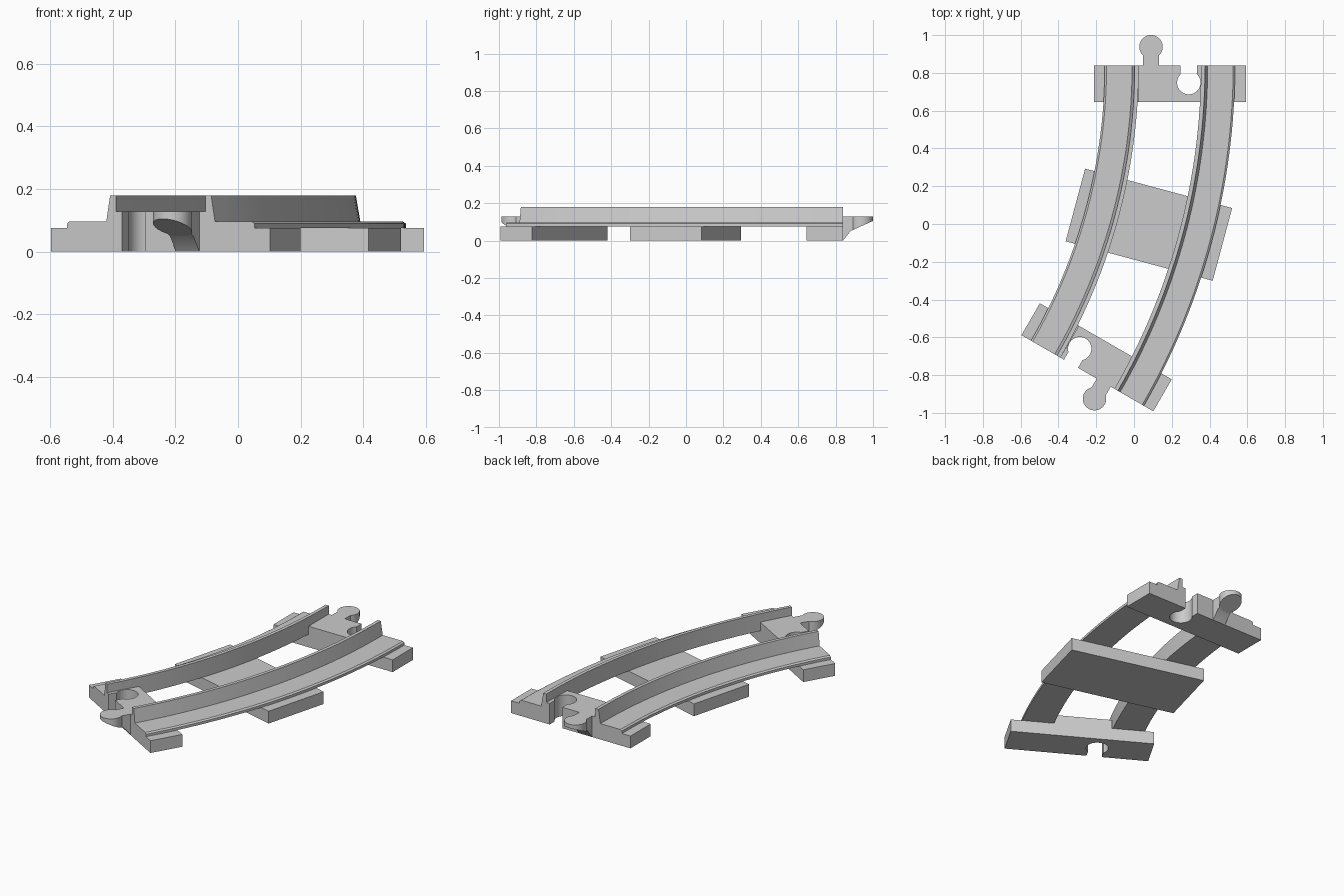
import bpy, bmesh
from math import sin, cos, radians, sqrt, atan2, pi
from mathutils import Matrix

if "Cube" in bpy.data.objects:
    bpy.data.objects.remove(bpy.data.objects["Cube"])

R = 3.26                      # centreline radius of the curve
CX, CY = 0.19 - R, 0.84       # centre of the curve
SWEEP = radians(30)
LOW, HIGH = 0.075, 0.128      # sleeper top, raised plate top


def finish(name, bm, matrix=Matrix()):
    bmesh.ops.recalc_face_normals(bm, faces=bm.faces)
    me = bpy.data.meshes.new(name)
    bm.to_mesh(me)
    bm.free()
    ob = bpy.data.objects.new(name, me)
    bpy.context.collection.objects.link(ob)
    ob.matrix_world = matrix
    bpy.ops.object.select_all(action='DESELECT')
    ob.select_set(True)
    bpy.context.view_layer.objects.active = ob
    bpy.ops.object.shade_smooth_by_angle(angle=radians(30))
    return ob


def loft(name, rings, matrix=Matrix()):
    """Skin matching rings of points and cap both ends."""
    bm = bmesh.new()
    vs = [[bm.verts.new(p) for p in ring] for ring in rings]
    n = len(rings[0])
    for a, b in zip(vs, vs[1:]):
        for i in range(n):
            j = (i + 1) % n
            bm.faces.new((a[i], a[j], b[j], b[i]))
    bm.faces.new(vs[0][::-1])
    bm.faces.new(vs[-1])
    return finish(name, bm, matrix)


def prism(name, outline, bottom, top, matrix):
    """Upright prism; bottom is a function of the point's y."""
    return loft(name, [[(x, y, bottom(y)) for x, y in outline],
                       [(x, y, top) for x, y in outline]], matrix)


def box(name, x0, x1, y0, y1, top, matrix):
    return prism(name, [(x0, y0), (x1, y0), (x1, y1), (x0, y1)], lambda y: 0, top, matrix)


def place(angle, turn=0):
    return (Matrix.Translation((CX + R * cos(angle), CY + R * sin(angle), 0))
            @ Matrix.Rotation(angle + turn, 4, 'Z'))


# Rails: upright web on the inside, flat flange on the outside
profile = [(0.165, LOW), (0.165, 0.18), (0.186, 0.18), (0.2, 0.097),
           (0.335, 0.097), (0.345, 0.09), (0.345, LOW)]
SEG = 32
for name, side in (("inner_rail", -1), ("outer_rail", 1)):
    rings = []
    for i in range(SEG + 1):
        a = -SWEEP * i / SEG
        rings.append([(CX + (R + side * u) * cos(a), CY + (R + side * u) * sin(a), z)
                      for u, z in profile])
    loft(name, rings)

# Middle sleeper
box("middle_sleeper", -0.403, 0.403, -0.199, 0.199, LOW, place(-SWEEP / 2))

# Socket outline: keyhole cut into the end plate
SX, SY, SR, SLOT = 0.10, -0.092, 0.062, 0.043
a0 = atan2(sqrt(SR**2 - SLOT**2), SLOT)
span = pi + 2 * a0
keyhole = [(SX + SR * cos(a0 - span * i / 32), SY + SR * sin(a0 - span * i / 32))
           for i in range(33)]
plate = ([(-0.165, 0), (-0.165, -0.195), (0.165, -0.195), (0.165, 0), (SX + SLOT, 0)]
         + keyhole + [(SX - SLOT, 0)])

# Connector knob outline and its slanted underside
knob = [(-0.10 + 0.062 * cos(2 * pi * i / 40), 0.098 + 0.062 * sin(2 * pi * i / 40))
        for i in range(40)]


def slant(y):
    return 0.05 + 0.45 * (y - 0.038)


neck = [(-0.02, 0), (0, 0), (0.04, slant(0.04)), (0.08, slant(0.08)),
        (0.08, HIGH), (-0.02, HIGH)]

# Both ends are the same part, turned half round
for end, m in (("back", place(0)), ("front", place(-SWEEP, pi))):
    prism(end + "_plate", plate, lambda y: 0, HIGH, m)
    box(end + "_sleeper_left", -0.403, -0.165, -0.195, 0, LOW, m)
    box(end + "_sleeper_right", 0.165, 0.403, -0.195, 0, LOW, m)
    prism(end + "_knob", knob, slant, HIGH, m)
    loft(end + "_knob_neck", [[(x, y, z) for y, z in neck] for x in (-0.143, -0.057)], m)
